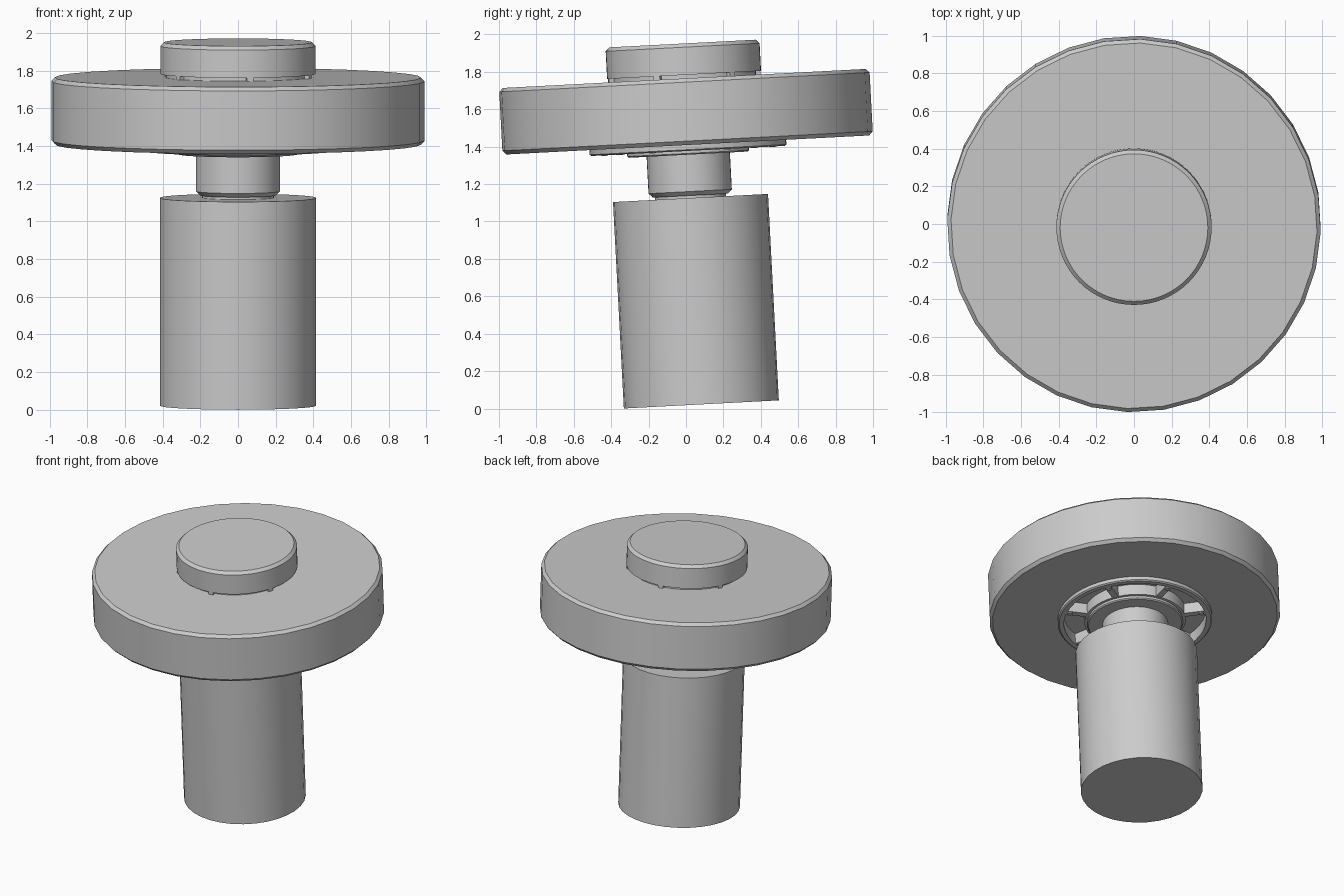
import bpy, bmesh, math
from mathutils import Matrix, Vector

cube = bpy.data.objects.get("Cube")
if cube:
    bpy.data.objects.remove(cube, do_unlink=True)

# One grey for everything
grey = bpy.data.materials.new("plain grey")
grey.use_nodes = True
colour = (0.6, 0.6, 0.6, 1)
grey.diffuse_color = colour
grey.node_tree.nodes["Principled BSDF"].inputs["Base Color"].default_value = colour

# The whole model leans about x, pivoting at the base centre
LEAN = Matrix.Translation((0, 0.082, 0.022)) @ Matrix.Rotation(math.radians(3), 4, "X")


def finish(name, bm):
    bmesh.ops.recalc_face_normals(bm, faces=bm.faces)
    mesh = bpy.data.meshes.new(name)
    bm.to_mesh(mesh)
    bm.free()
    mesh.materials.append(grey)
    obj = bpy.data.objects.new(name, mesh)
    bpy.context.collection.objects.link(obj)
    obj.matrix_world = LEAN
    bpy.ops.object.select_all(action="DESELECT")
    obj.select_set(True)
    bpy.context.view_layer.objects.active = obj
    bpy.ops.object.shade_smooth_by_angle(angle=math.radians(30))
    return obj


def lathe(name, profile, sides, closed=False, phase=0):
    """Turn (radius, height) points around the axis, capping open ends."""
    bm = bmesh.new()
    rings = []
    for r, z in profile:
        angles = [phase + math.tau * i / sides for i in range(sides)]
        rings.append([bm.verts.new((r * math.cos(a), r * math.sin(a), z)) for a in angles])
    pairs = list(zip(rings, rings[1:]))
    if closed:
        pairs.append((rings[-1], rings[0]))
    else:
        bm.faces.new(rings[0])
        bm.faces.new(rings[-1])
    for low, high in pairs:
        for i in range(sides):
            j = (i + 1) % sides
            bm.faces.new((low[i], low[j], high[j], high[i]))
    return finish(name, bm)


def spokes(name, count, start, inner, outer, width, low, high, boss=0):
    """Radial bars, each with an optional round boss under its outer end."""
    bm = bmesh.new()
    for k in range(count):
        turn = Matrix.Rotation(math.radians(start) + math.tau * k / count, 4, "Z")
        centre = Vector(((inner + outer) / 2, 0, (low + high) / 2))
        size = Matrix.Diagonal((outer - inner, width, high - low, 1))
        bmesh.ops.create_cube(bm, size=1, matrix=turn @ Matrix.Translation(centre) @ size)
        if boss:
            spot = Matrix.Translation((outer - 0.04, 0, low))
            bmesh.ops.create_cone(bm, cap_ends=True, segments=12, radius1=boss,
                                  radius2=boss, depth=0.016, matrix=turn @ spot)
    return finish(name, bm)


# Lower body and neck
lathe("body_cylinder", [(0.415, 0), (0.415, 1.105)], 32)
lathe("neck_pin", [(0.19, 1.1), (0.19, 1.118), (0.2, 1.118), (0.223, 1.14), (0.223, 1.36)], 48)

# Wide wheel with bevelled rims and a shallow recess underneath
lathe("wheel", [(0.49, 1.44), (0.49, 1.389), (0.972, 1.389), (0.992, 1.41),
                (0.992, 1.725), (0.972, 1.745)], 32, phase=math.radians(-2))

# Spoked flange under the wheel
lathe("flange_outer_ring", [(0.485, 1.45), (0.485, 1.357), (0.517, 1.357),
                            (0.527, 1.364), (0.527, 1.395)], 48, closed=True)
lathe("flange_hub", [(0.318, 1.337), (0.326, 1.344), (0.326, 1.36),
                     (0.345, 1.36), (0.345, 1.45)], 48)
spokes("flange_spokes", 7, 130, 0.3, 0.5, 0.045, 1.362, 1.45, boss=0.018)

# Top cap standing on a ribbed collar
lathe("cap_collar", [(0.385, 1.74), (0.385, 1.77)], 48)
spokes("collar_ribs", 6, -81, 0.37, 0.41, 0.035, 1.74, 1.768)
lathe("top_cap", [(0.412, 1.764), (0.412, 1.912), (0.392, 1.932)], 64)
